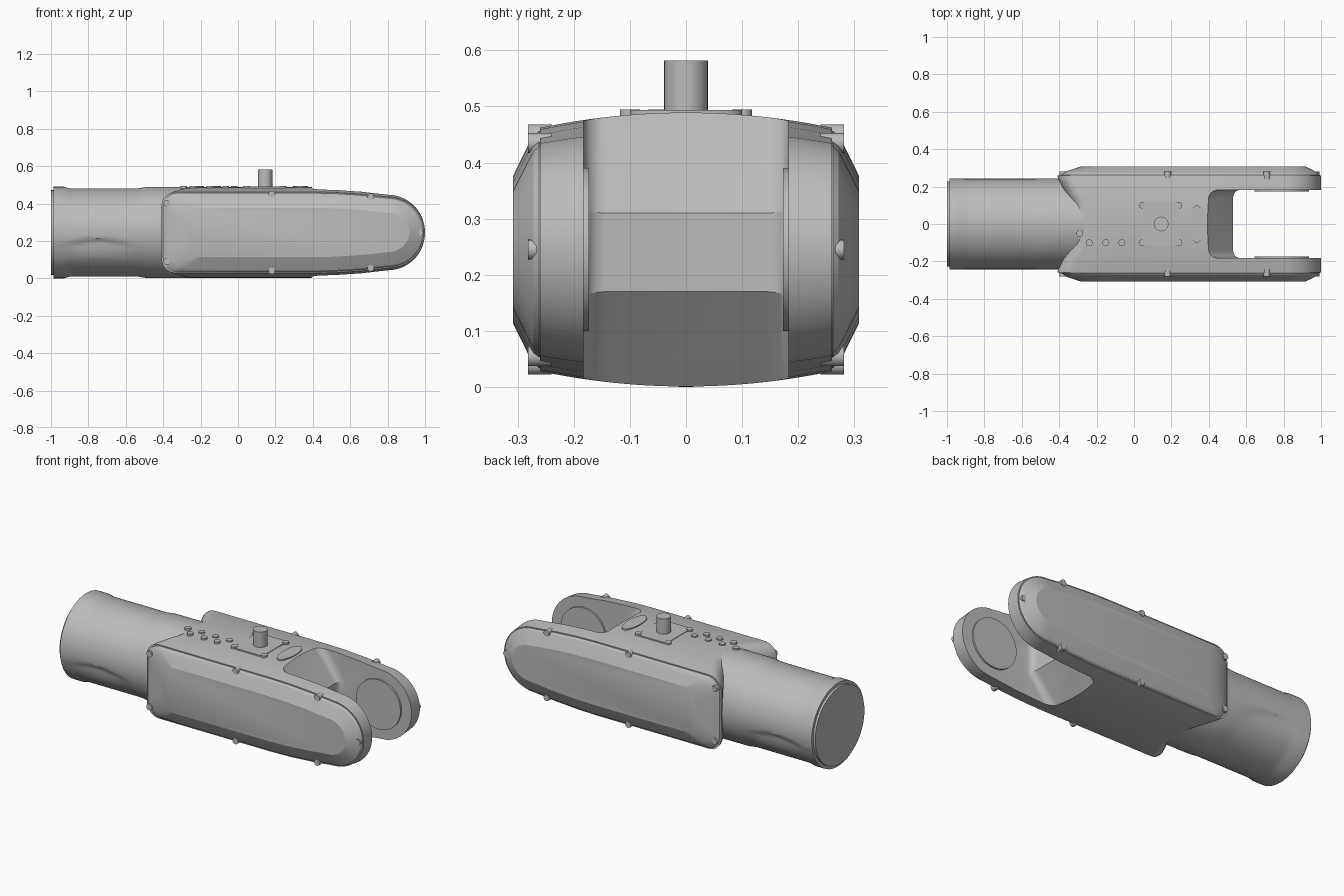
import bpy, bmesh, math

cube = bpy.data.objects.get("Cube")
if cube:
    bpy.data.objects.remove(cube, do_unlink=True)

grey = bpy.data.materials.new("plain grey")
grey.use_nodes = True
colour = (0.5, 0.5, 0.5, 1)
grey.diffuse_color = colour
grey.node_tree.nodes["Principled BSDF"].inputs["Base Color"].default_value = colour

MID = 0.245   # height of the long axis


def finish(name, bm):
    bmesh.ops.recalc_face_normals(bm, faces=bm.faces)
    mesh = bpy.data.meshes.new(name)
    bm.to_mesh(mesh)
    bm.free()
    obj = bpy.data.objects.new(name, mesh)
    mesh.materials.append(grey)
    bpy.context.collection.objects.link(obj)
    return obj


def smooth(obj, degrees=30):
    bpy.ops.object.select_all(action='DESELECT')
    obj.select_set(True)
    bpy.context.view_layer.objects.active = obj
    bpy.ops.object.shade_smooth_by_angle(angle=math.radians(degrees))


def loft(name, rings):
    bm = bmesh.new()
    loops = [[bm.verts.new(p) for p in ring] for ring in rings]
    n = len(loops[0])
    for a, b in zip(loops, loops[1:]):
        for i in range(n):
            j = (i + 1) % n
            bm.faces.new((a[i], a[j], b[j], b[i]))
    bm.faces.new(loops[0])
    bm.faces.new(loops[-1])
    return finish(name, bm)


def cylinder(name, axis, centre, radius, start, end, stretch=1, sides=32):
    """Disc along y or z; centre gives the two other coordinates."""
    rings = []
    for level in (start, end):
        ring = []
        for i in range(sides):
            t = math.tau * i / sides
            u = centre[0] + radius * math.cos(t)
            v = centre[1] + radius * stretch * math.sin(t)
            ring.append((u, level, v) if axis == 'y' else (u, v, level))
        rings.append(ring)
    obj = loft(name, rings)
    smooth(obj)
    return obj


def side_outline(d):
    """Housing side shape, inset by d: square-ish rear, tapered round tip."""
    h, left, r = 0.217 - d, -0.41 + 1.5 * d, 0.08
    upper = []
    for i in range(9):
        t = math.pi - i * math.pi / 16
        upper.append((left + r + r * math.cos(t), h - r + r * math.sin(t)))
    upper += [(0.0, h), (0.4, h), (0.52, h - 0.003), (0.66, h - 0.012)]
    for i in range(16):
        t = math.pi / 2 - i * math.pi / 32
        upper.append((0.8 + (0.2 - d) * math.cos(t), (0.19 - d) * math.sin(t)))
    return upper + [(1 - d, 0)] + [(x, -z) for x, z in reversed(upper)]


# Housing: crowned top and bottom, with a rear edge that recedes at the middle
rings = []
steps = 24
for k in range(steps + 1):
    y = 0.26 * (2 * k / steps - 1)
    crown = 1 + 0.125 * (1 - (y / 0.26) ** 2)
    recess = 0.08 * max(0, min(1, (0.25 - abs(y)) / 0.15))
    rings.append([(x + (recess if x < -0.2 else 0), y, MID + z * crown)
                  for x, z in side_outline(0)])
housing = loft("housing", rings)

# Fork slot with a ridged back wall and rounded corners
profile = [(0.32, 0.585), (0.53, 0.31), (0.53, 0.17), (0.35, -0.05), (1.2, -0.05), (1.2, 0.585)]
cutter = loft("slot_cutter", [[(x, y, z) for x, z in profile] for y in (-0.183, 0.183)])
bm = bmesh.new()
bm.from_mesh(cutter.data)
wall = [e for e in bm.edges
        if all(v.co.x < 0.6 for v in e.verts) and abs(e.verts[0].co.y - e.verts[1].co.y) < 0.01]
bmesh.ops.bevel(bm, geom=wall, offset=0.04, segments=5, profile=0.5, affect='EDGES')
bmesh.ops.recalc_face_normals(bm, faces=bm.faces)
bm.to_mesh(cutter.data)
bm.free()
cutter.hide_render = True
cut = housing.modifiers.new("slot", 'BOOLEAN')
cut.operation = 'DIFFERENCE'
cut.solver = 'EXACT'
cut.object = cutter
bpy.ops.object.select_all(action='DESELECT')
housing.select_set(True)
bpy.context.view_layer.objects.active = housing
bpy.ops.object.modifier_apply(modifier=cut.name)
bpy.data.objects.remove(cutter, do_unlink=True)
smooth(housing, 25)

# Side covers, screws and fork pivot discs, mirrored
cover_steps = [(0.25, 0.006), (0.262, 0.006), (0.272, 0.014), (0.282, 0.032), (0.308, 0.085)]
screws = [(-0.38, 0.155), (-0.38, -0.155), (0.18, 0.205), (0.18, -0.205),
          (0.71, 0.19), (0.71, -0.19), (0.973, 0)]
for side, s in (("left", 1), ("right", -1)):
    cover = loft(side + "_cover", [[(x, s * y, MID + z) for x, z in side_outline(d)]
                                   for y, d in cover_steps])
    smooth(cover, 22)
    for i, (x, z) in enumerate(screws):
        cylinder(f"{side}_screw_{i + 1}", 'y', (x, MID + z), 0.018, s * 0.24, s * 0.282, sides=16)
    cylinder(side + "_pivot_disc", 'y', (0.79, MID), 0.145, s * 0.173, s * 0.2, sides=48)

# Tube: slightly waisted, with a shallow finger dent on each flank
tube_steps = [(-1, 0.228, 0.226), (-0.987, 0.228, 0.226), (-0.987, 0.243, 0.245), (-0.93, 0.243, 0.245)]
tube_steps += [(-0.9 + 0.03 * i, 0.242, 0.235) for i in range(13)]
tube_steps += [(-0.49, 0.243, 0.243), (-0.42, 0.243, 0.244), (-0.22, 0.243, 0.244)]
rings = []
for x, ry, rz in tube_steps:
    ring = []
    window = max(0, 1 - ((x + 0.75) / 0.2) ** 2)
    for i in range(96):
        t = math.tau * i / 96
        below = -math.sin(t) - 0.3 + 0.15 * window
        dent = 0
        if 0 < below < 0.4:
            dent = 0.014 * window * min(1, below / 0.05) * (1 - below / 0.4)
        ring.append((x, (ry - dent) * math.cos(t), MID + (rz - dent) * math.sin(t)))
    rings.append(ring)
smooth(loft("tube", rings), 35)

# Controls on the top
cylinder("control_pin", 'z', (0.145, 0), 0.039, 0.47, 0.582)
cylinder("oval_button", 'z', (0.335, 0), 0.04, 0.47, 0.494, stretch=2.5, sides=48)
plate = [(0.045, -0.115), (0.24, -0.115), (0.24, 0.115), (0.045, 0.115)]
loft("control_plate", [[(x, y, z) for x, y in plate] for z in (0.484, 0.4915)])
buttons = [(x, y) for x in (0.045, 0.24) for y in (-0.1, 0.1)]
buttons += [(x, -0.1) for x in (-0.24, -0.15, -0.065)]
buttons += [(x, -0.05) for x in (-0.29, -0.2, -0.11, -0.02)]
for i, (x, y) in enumerate(buttons):
    cylinder(f"button_{i + 1}", 'z', (x, y), 0.018, 0.47, 0.495, sides=20)
